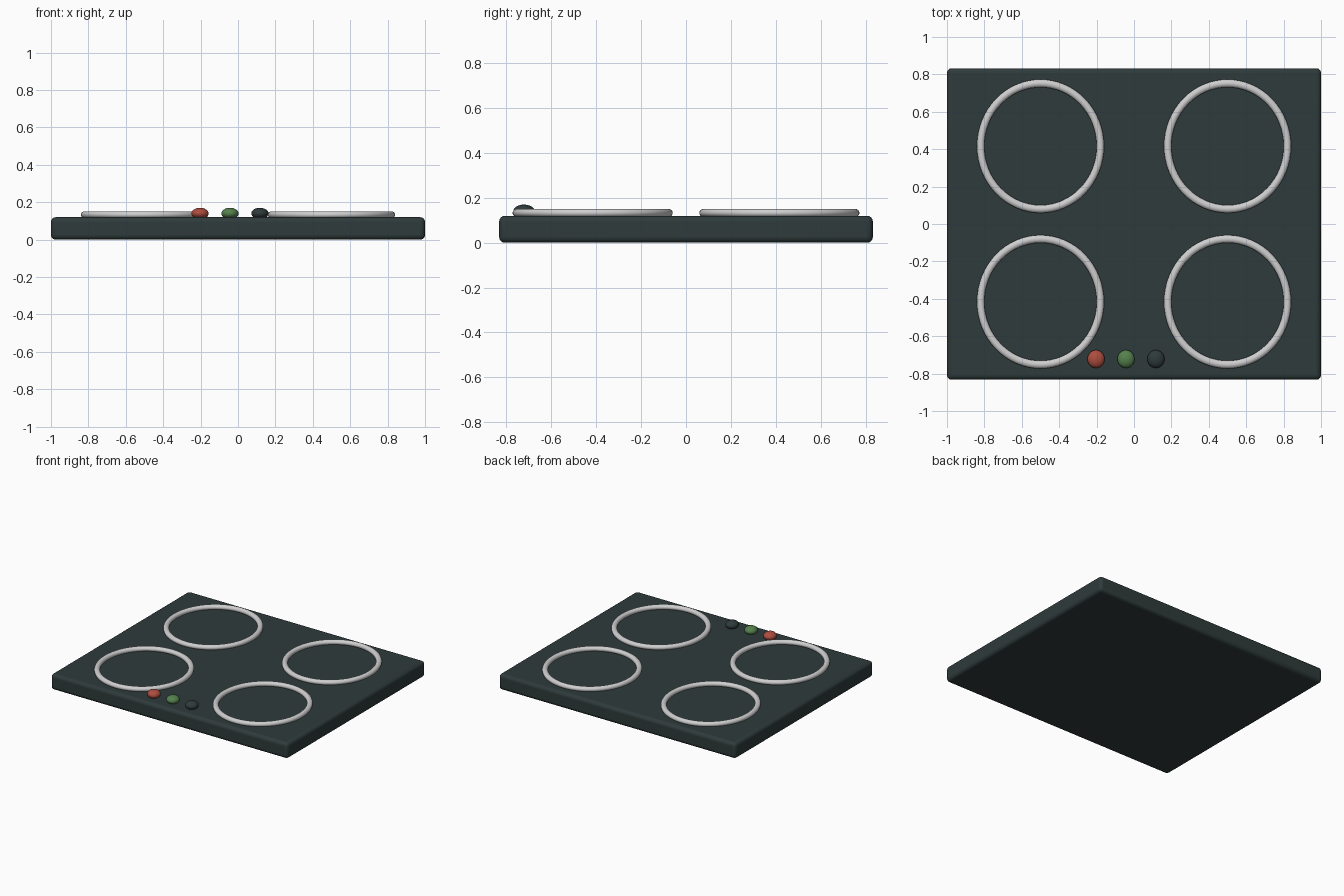
import bpy

if "Cube" in bpy.data.objects:
    bpy.data.objects.remove(bpy.data.objects["Cube"])


def material(name, rgb):
    m = bpy.data.materials.new(name)
    m.diffuse_color = (*rgb, 1)
    m.use_nodes = True
    m.node_tree.nodes["Principled BSDF"].inputs["Base Color"].default_value = m.diffuse_color
    return m


DARK = material("dark slate", (0.028, 0.043, 0.043))
STEEL = material("light steel", (0.62, 0.62, 0.63))
RED = material("red", (0.42, 0.075, 0.05))
GREEN = material("green", (0.09, 0.22, 0.075))


def finish(name, mat, scale):
    ob = bpy.context.object
    ob.name = name
    ob.scale = scale
    ob.data.materials.append(mat)
    bpy.ops.object.transform_apply(location=False, rotation=False, scale=True)
    return ob


# Hob body: slab with rounded edges
bpy.ops.mesh.primitive_cube_add(size=1, location=(0, 0, 0.06))
body = finish("hob_body", DARK, (2, 1.665, 0.12))
bevel = body.modifiers.new("rounded_edges", 'BEVEL')
bevel.width = 0.025
bevel.segments = 4
bpy.ops.object.shade_smooth_by_angle()

# Four burner rings, slightly longer front to back
for side, x in (("left", -0.5), ("right", 0.5)):
    for row, y in (("front", -0.416), ("back", 0.416)):
        bpy.ops.mesh.primitive_torus_add(
            major_radius=0.32, minor_radius=0.02, major_segments=64,
            minor_segments=16, location=(x, y, 0.133))
        finish(f"burner_ring_{row}_{side}", STEEL, (1, 1.05, 0.92))
        bpy.ops.object.shade_smooth_by_angle()

# Row of flattened control buttons near the front edge
for name, x, mat in (("red", -0.203, RED), ("green", -0.043, GREEN),
                     ("dark", 0.117, DARK)):
    bpy.ops.mesh.primitive_uv_sphere_add(
        segments=32, ring_count=16, radius=1, location=(x, -0.722, 0.14))
    finish(f"{name}_button", mat, (0.046, 0.048, 0.03))
    bpy.ops.object.shade_smooth_by_angle()
